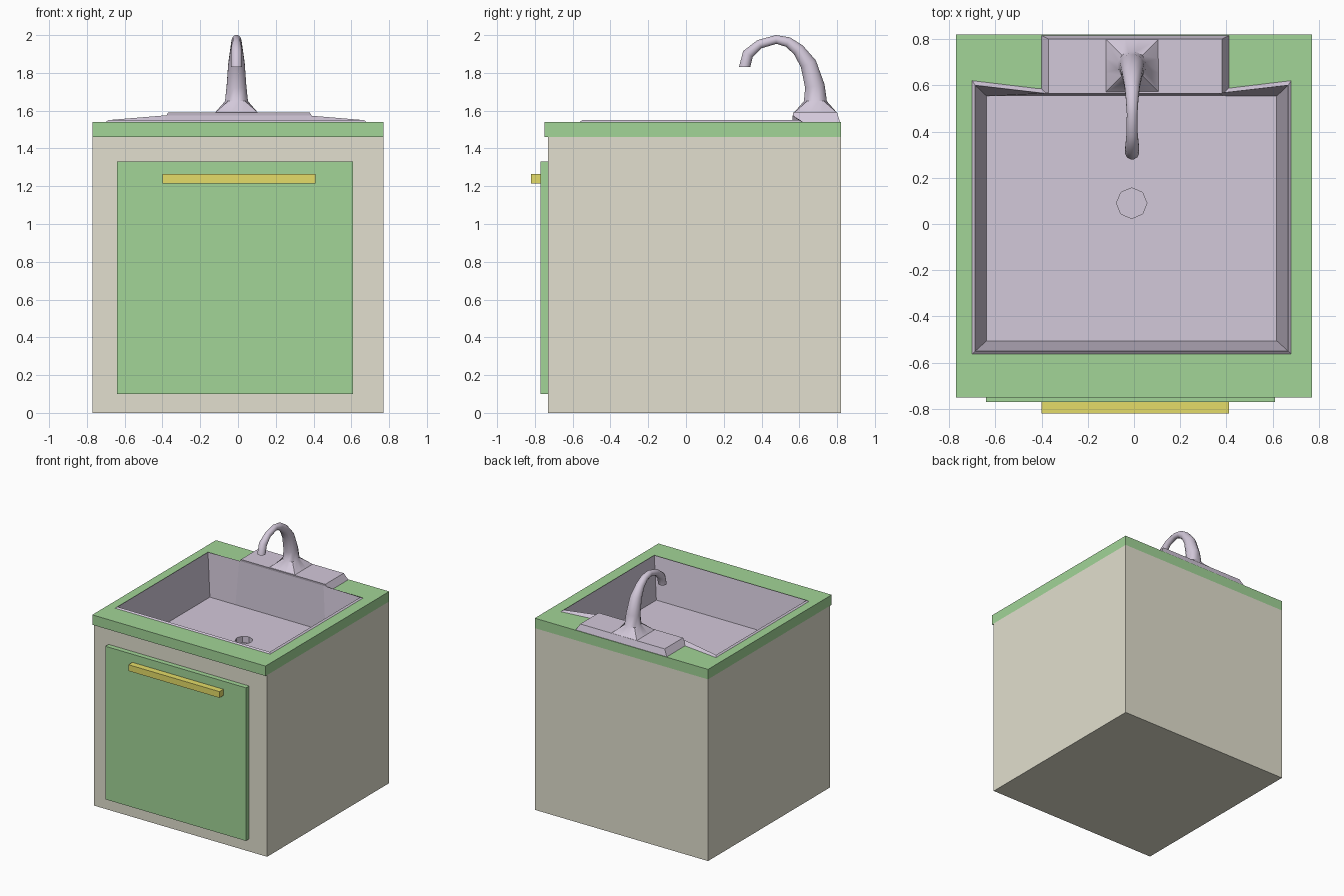
import bpy, math
from mathutils import Vector

if "Cube" in bpy.data.objects:
    bpy.data.objects.remove(bpy.data.objects["Cube"])


def material(name, rgb):
    m = bpy.data.materials.new(name)
    m.diffuse_color = (*rgb, 1)
    m.use_nodes = True
    m.node_tree.nodes["Principled BSDF"].inputs["Base Color"].default_value = m.diffuse_color
    return m


GREEN = material("green", (0.36, 0.66, 0.31))
BEIGE = material("beige", (0.76, 0.74, 0.62))
YELLOW = material("yellow", (0.78, 0.72, 0.14))
MAUVE = material("mauve", (0.65, 0.58, 0.70))


def make(name, verts, faces, mat):
    me = bpy.data.meshes.new(name)
    me.from_pydata([tuple(v) for v in verts], [], faces)
    me.materials.append(mat)
    ob = bpy.data.objects.new(name, me)
    bpy.context.collection.objects.link(ob)
    return ob


def loft(name, loops, mat, cap_start=False, cap_end=False, closed=False):
    """Bridge equal-sized loops with quads."""
    n = len(loops[0])
    verts = [v for loop in loops for v in loop]
    faces = []
    for k in range(len(loops) if closed else len(loops) - 1):
        a, b = k * n, (k + 1) % len(loops) * n
        for i in range(n):
            j = (i + 1) % n
            faces.append((a + i, a + j, b + j, b + i))
    if cap_start:
        faces.append(tuple(reversed(range(n))))
    if cap_end:
        faces.append(tuple(range(len(verts) - n, len(verts))))
    return make(name, verts, faces, mat)


def rect(x0, x1, y0, y1, z):
    return [(x0, y0, z), (x1, y0, z), (x1, y1, z), (x0, y1, z)]


def box(name, x0, x1, y0, y1, z0, z1, mat, top=True):
    return loft(name, [rect(x0, x1, y0, y1, z0), rect(x0, x1, y0, y1, z1)],
                mat, cap_start=True, cap_end=top)


def loop8(cx, hw, y0, yb, ym, z, zm, hm=0.40):
    """Rectangle whose back edge is pulled to ym, zm between -hm and hm."""
    return [(cx, y0, z), (cx + hw, y0, z), (cx + hw, yb, z), (cx + hm, ym, zm),
            (cx, ym, zm), (cx - hm, ym, zm), (cx - hw, yb, z), (cx - hw, y0, z)]


# Cabinet body (open under the counter), door and handle
box("cabinet", -0.77, 0.77, -0.73, 0.82, 0, 1.46, BEIGE, top=False)
box("door", -0.64, 0.61, -0.77, -0.73, 0.10, 1.33, GREEN)
box("door_handle", -0.40, 0.41, -0.82, -0.77, 1.215, 1.265, YELLOW)

# Countertop with the sink opening
Z0, Z1 = 1.46, 1.54


def opening(z):
    return loop8(-0.01, 0.683, -0.555, 0.61, 0.575, z, z)


def slab(z):
    return loop8(0, 0.77, -0.75, 0.82, 0.82, z, z)


loft("countertop", [opening(Z0), slab(Z0), slab(Z1), opening(Z1)], GREEN, closed=True)


# Sink basin: rim, walls, floor and drain recess
def drain(r, z):
    return [(-0.01 + r * math.cos(a), 0.09 + r * math.sin(a), z)
            for a in (math.radians(-90 + 45 * i) for i in range(8))]


loft("sink_basin", [
    loop8(-0.01, 0.69, -0.562, 0.62, 0.585, 1.54, 1.54),
    loop8(-0.01, 0.677, -0.55, 0.60, 0.565, 1.55, 1.575, 0.375),
    loop8(-0.01, 0.627, -0.505, 0.553, 0.553, 1.22, 1.22),
    drain(0.066, 1.22),
    drain(0.066, 1.17)], MAUVE, cap_end=True)

# Faucet platform
loft("faucet_platform", [rect(-0.40, 0.41, 0.575, 0.815, 1.54),
                         rect(-0.37, 0.38, 0.565, 0.80, 1.59)], MAUVE, cap_end=True)

# Faucet: square foot blending into a tapering gooseneck
N = 12
ANG = [math.radians(15 + 360 * i / N) for i in range(N)]
CX = -0.008
rings = []
for half in (0.115,):
    ring = []
    for a in ANG:
        s = half / max(abs(math.cos(a)), abs(math.sin(a)))
        ring.append(Vector((CX + s * math.cos(a), 0.685 + s * math.sin(a), 1.588)))
    rings.append(ring)
path = [(0.685, 1.65, 0.063), (0.682, 1.73, 0.054), (0.648, 1.848, 0.045),
        (0.595, 1.922, 0.034), (0.54, 1.963, 0.028), (0.477, 1.977, 0.024),
        (0.39, 1.952, 0.025), (0.328, 1.90, 0.031), (0.31, 1.83, 0.031)]
for i, (y, z, r) in enumerate(path):
    p, q = path[max(i - 1, 0)], path[min(i + 1, len(path) - 1)]
    t = Vector((0, q[0] - p[0], q[1] - p[1])).normalized()
    if i == 0:
        t = Vector((0, 0, 1))
    if i == len(path) - 1:
        t = Vector((0, 0, -1))
    u = Vector((1, 0, 0))
    v = t.cross(u)
    c = Vector((CX, y, z))
    rings.append([c + r * (u * math.cos(a) + v * math.sin(a)) for a in ANG])
faucet = loft("faucet", rings, MAUVE, cap_end=True)
bpy.context.view_layer.objects.active = faucet
faucet.select_set(True)
bpy.ops.object.shade_smooth_by_angle(angle=math.radians(40))
